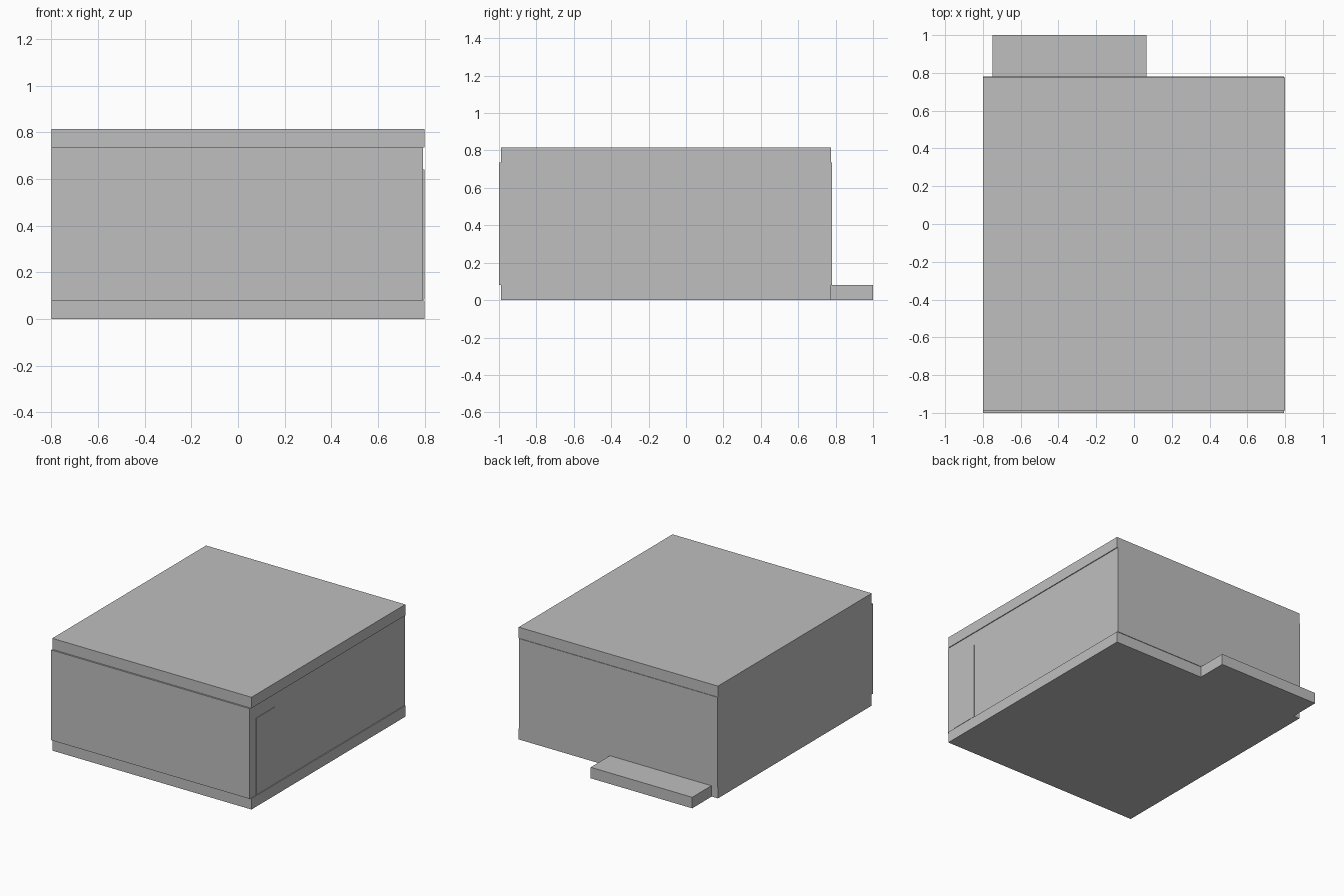
import bpy
import bmesh
from mathutils import Vector

cube = bpy.data.objects.get("Cube")
if cube:
    bpy.data.objects.remove(cube, do_unlink=True)

# Single plain grey
grey = bpy.data.materials.new("light_grey")
grey.use_nodes = True
colour = (0.52, 0.52, 0.52, 1)
grey.diffuse_color = colour
grey.node_tree.nodes["Principled BSDF"].inputs["Base Color"].default_value = colour


def box(name, x, y, z):
    """Flat-shaded box between the given (low, high) limits."""
    bm = bmesh.new()
    bmesh.ops.create_cube(bm, size=1)
    low, high = (Vector(c) for c in zip(x, y, z))
    for v in bm.verts:
        v.co = (low + high) / 2 + v.co * (high - low)
    mesh = bpy.data.meshes.new(name)
    bm.to_mesh(mesh)
    bm.free()
    mesh.materials.append(grey)
    obj = bpy.data.objects.new(name, mesh)
    bpy.context.collection.objects.link(obj)
    return obj


FLOOR, CEILING, TOP = 0.08, 0.735, 0.815
WALL = 0.08
RIGHT, LEFT = -0.8, 0.794
FRONT, BACK = -1.0, 0.78
storey = (FLOOR, CEILING)

# Floor and roof slabs
for name, z in (("floor_slab", (0, FLOOR)), ("roof_slab", (CEILING, TOP))):
    box(name, (-0.8, 0.8), (-0.988, 0.776), z)

# Front and back walls across the full width
box("front_wall", (RIGHT, LEFT), (FRONT, FRONT + WALL), storey)
box("back_wall", (RIGHT, LEFT), (BACK - WALL, BACK), storey)

# Side walls between them
inner = (FRONT + WALL, BACK - WALL)
box("right_wall", (RIGHT, RIGHT + WALL), inner, storey)
box("left_wall", (LEFT - WALL, LEFT), inner, storey)

# Thin door panel near the front of the left wall
box("side_door", (LEFT - 0.002, 0.799), (-0.93, -0.72), (FLOOR + 0.003, 0.64))

# Low step behind the back wall
box("back_step", (-0.75, 0.065), (0.776, 1.0), (0, FLOOR))
